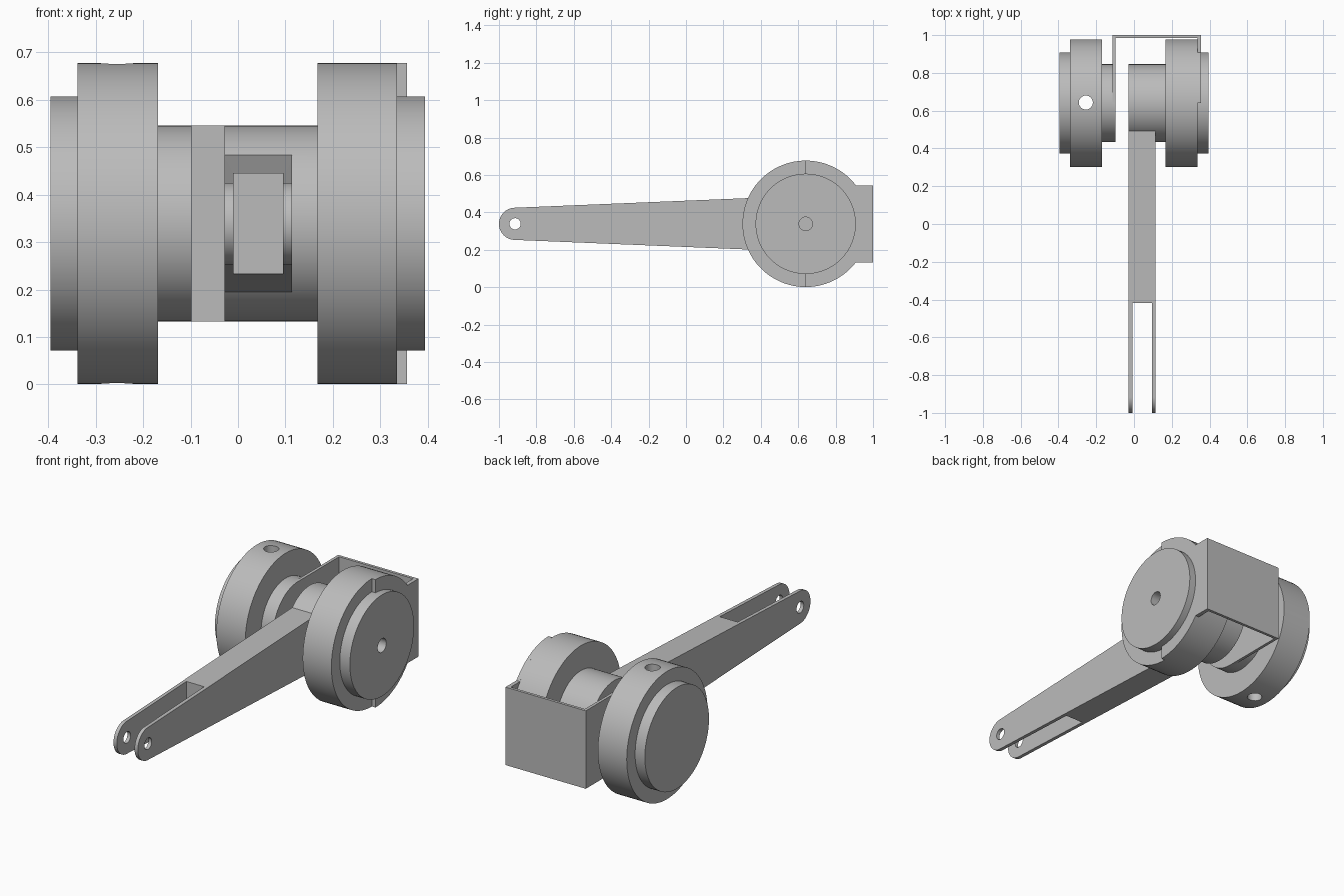
import bpy, bmesh
from math import pi, sin, cos, sqrt

cube = bpy.data.objects.get("Cube")
if cube:
    bpy.data.objects.remove(cube, do_unlink=True)

steel = bpy.data.materials.new("grey steel")
steel.use_nodes = True
GREY = (0.5, 0.5, 0.5, 1)
steel.diffuse_color = GREY
steel.node_tree.nodes["Principled BSDF"].inputs["Base Color"].default_value = GREY

AY, AZ = 0.64, 0.339      # axle line, running along x
TIP = -0.914              # fork pin position
WHEEL, CAP, HUB = 0.338, 0.268, 0.206
SEG = 96


def arc(y, z, r, start, end, n=SEG):
    """Points of an arc in the yz plane, both ends included."""
    steps = [start + (end - start) * i / n for i in range(n + 1)]
    return [(y + r * cos(a), z + r * sin(a)) for a in steps]


def extrude(name, outline, x0, x1):
    """Solid made by sweeping a yz outline along x."""
    bm = bmesh.new()
    face = bm.faces.new([bm.verts.new((x0, y, z)) for y, z in outline])
    new = bmesh.ops.extrude_face_region(bm, geom=[face])["geom"]
    verts = [v for v in new if isinstance(v, bmesh.types.BMVert)]
    bmesh.ops.translate(bm, verts=verts, vec=(x1 - x0, 0, 0))
    bmesh.ops.recalc_face_normals(bm, faces=bm.faces)
    mesh = bpy.data.meshes.new(name)
    bm.to_mesh(mesh)
    bm.free()
    mesh.materials.append(steel)
    obj = bpy.data.objects.new(name, mesh)
    bpy.context.collection.objects.link(obj)
    return obj


def disc(name, r, x0, x1, y=AY, z=AZ):
    return extrude(name, arc(y, z, r, 0, 2 * pi)[:-1], x0, x1)


def box(name, x0, x1, y0, y1, z0, z1):
    return extrude(name, [(y0, z0), (y1, z0), (y1, z1), (y0, z1)], x0, x1)


def combine(target, other, operation):
    """Apply a boolean and remove the helper."""
    other.hide_render = True
    mod = target.modifiers.new("join", "BOOLEAN")
    mod.operation, mod.solver, mod.object = operation, "EXACT", other
    bpy.context.view_layer.objects.active = target
    bpy.ops.object.modifier_apply(modifier=mod.name)
    bpy.data.objects.remove(other, do_unlink=True)


def stepped(name, steps):
    """Turned part made of touching discs (radius, x0, x1)."""
    body = disc(name, *steps[0])
    for step in steps[1:]:
        combine(body, disc("step", *step), "UNION")
    return body


# Right wheel: cap, rim and short hub, drilled across its diameter
right_wheel = stepped("right_wheel", [(WHEEL, -0.338, -0.169), (CAP, -0.395, -0.3),
                                      (HUB, -0.2, -0.113)])
bpy.ops.mesh.primitive_cylinder_add(vertices=48, radius=0.037, depth=1,
                                    location=(-0.255, AY + 0.003, AZ))
combine(right_wheel, bpy.context.object, "DIFFERENCE")

# Left wheel: cap and rim, with a blind centre hole
left_wheel = stepped("left_wheel", [(WHEEL, 0.167, 0.335), (CAP, 0.3, 0.394)])
combine(left_wheel, disc("bore", 0.036, 0.25, 0.5), "DIFFERENCE")

# Bracket: half-round flange, back plate and round-ended side plate
drop = sqrt(WHEEL ** 2 - HUB ** 2)
half = [p for p in arc(AY, AZ, WHEEL, -pi / 2, pi / 2)
        if p[0] < AY + drop or abs(p[1] - AZ) > HUB]
low = [p for p in half if p[1] < AZ]
high = [p for p in half if p[1] > AZ]
tab = [(AY + drop, AZ - HUB), (1, AZ - HUB), (1, AZ + HUB), (AY + drop, AZ + HUB)]
bracket = extrude("bracket", low + tab + high, 0.335, 0.356)
combine(bracket, disc("clearance", CAP, 0.3, 0.4), "DIFFERENCE")
combine(bracket, box("back", -0.114, 0.345, 0.985, 1, AZ - HUB, AZ + HUB), "UNION")
side = extrude("side", arc(AY, AZ, HUB, pi / 2, 3 * pi / 2)
               + [(1, AZ - HUB), (1, AZ + HUB)], -0.114, -0.098)
combine(bracket, side, "UNION")

# Arm: tapered beam with a round tip, joined to its boss, then forked and drilled
A0, A1 = -0.028, 0.114
root, tip = 0.15, 0.086
beam = ([(AY, AZ - root), (AY, AZ + root)]
        + arc(TIP, AZ, tip, pi / 2, 3 * pi / 2, 48))
arm = extrude("forked_arm", beam, A0, A1)
combine(arm, disc("boss", HUB, A0, 0.167), "UNION")
combine(arm, box("slot", -0.009, 0.095, -1.1, -0.418, 0, 0.7), "DIFFERENCE")
combine(arm, disc("pin_hole", 0.03, -0.2, 0.3, TIP), "DIFFERENCE")

# Smooth the round surfaces and keep the machined edges crisp
bpy.ops.object.select_all(action="DESELECT")
for part in (right_wheel, left_wheel, bracket, arm):
    part.select_set(True)
bpy.context.view_layer.objects.active = arm
bpy.ops.object.shade_smooth_by_angle(angle=pi / 6)
